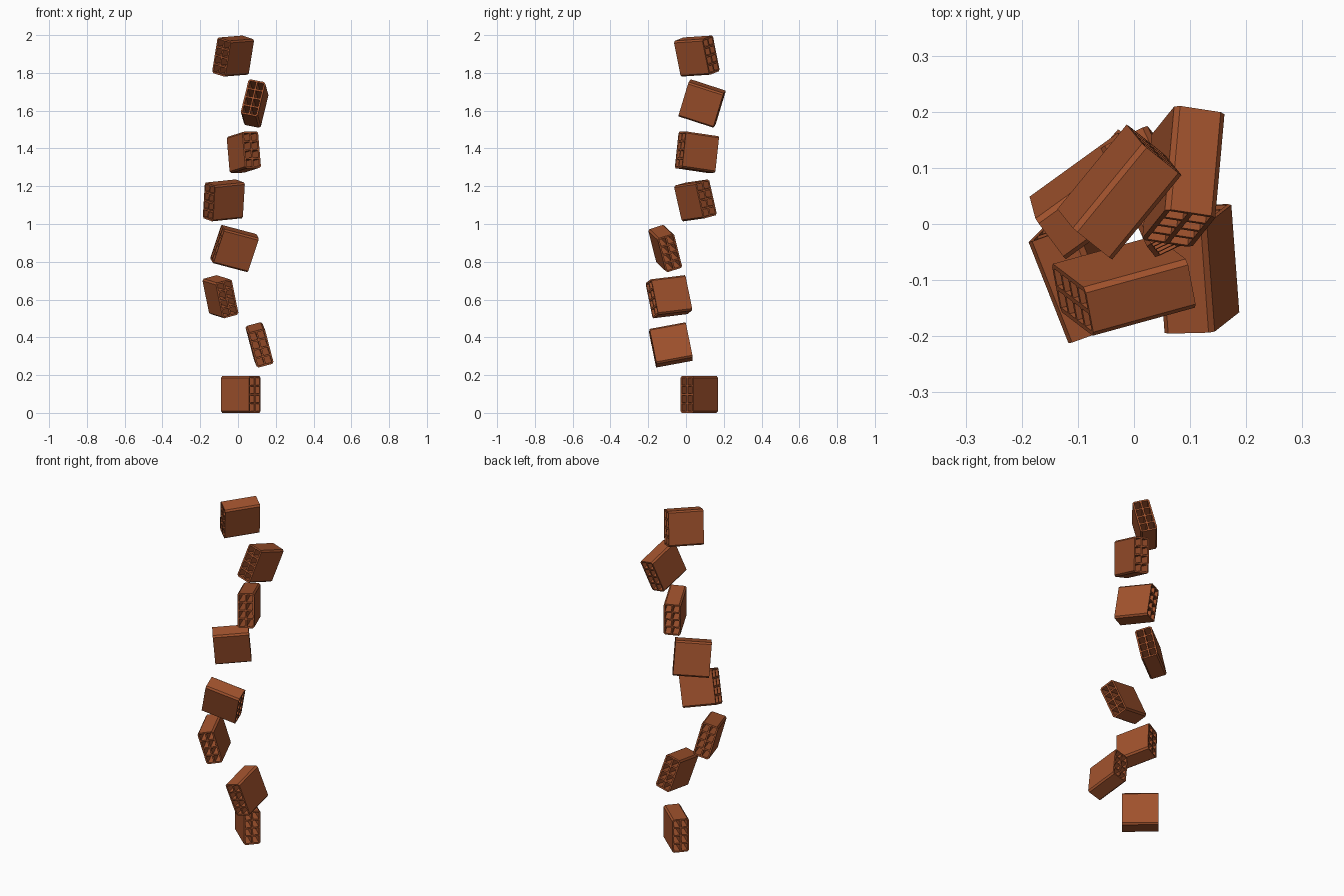
import bpy, bmesh
from mathutils import Vector, Matrix

cube = bpy.data.objects.get("Cube")
if cube:
    bpy.data.objects.remove(cube, do_unlink=True)

WIDTH, LENGTH, HEIGHT, WALL = 0.0925, 0.195, 0.195, 0.009

# Fired clay material
clay = bpy.data.materials.new("fired_clay")
clay.use_nodes = True
color = (0.352, 0.084, 0.026, 1)
clay.diffuse_color = color
clay.node_tree.nodes["Principled BSDF"].inputs["Base Color"].default_value = color


def grid_lines(size, cells):
    """Alternating wall and cell boundaries, centred on zero."""
    cell = (size - WALL * (cells + 1)) / cells
    lines = [-size / 2]
    for i in range(cells * 2 + 1):
        lines.append(lines[-1] + (cell if i % 2 else WALL))
    return lines


def make_brick_mesh():
    """Cross-section with square cells and cut corners, extruded along the cells."""
    xs, zs = grid_lines(WIDTH, 2), grid_lines(HEIGHT, 4)
    nx, nz = len(xs), len(zs)
    bm = bmesh.new()
    verts = {(i, k): bm.verts.new((xs[i], -LENGTH / 2, zs[k]))
             for i in range(nx) for k in range(nz)}
    corners = [(i, k) for i in (0, nx - 1) for k in (0, nz - 1)]
    for i in range(nx - 1):
        for k in range(nz - 1):
            if i % 2 and k % 2:
                continue  # open cell
            ring = [(i, k), (i + 1, k), (i + 1, k + 1), (i, k + 1)]
            bm.faces.new([verts[p] for p in ring if p not in corners])
    for p in corners:
        bm.verts.remove(verts[p])
    result = bmesh.ops.extrude_face_region(bm, geom=bm.faces[:], use_keep_orig=True)
    moved = [g for g in result["geom"] if isinstance(g, bmesh.types.BMVert)]
    bmesh.ops.translate(bm, verts=moved, vec=(0, LENGTH, 0))
    bmesh.ops.recalc_face_normals(bm, faces=bm.faces[:])
    mesh = bpy.data.meshes.new("hollow_brick")
    bm.to_mesh(mesh)
    bm.free()
    mesh.materials.append(clay)
    return mesh


# Each tumbling brick: centre, direction of the cells, upward direction
bricks = [
    ((0.015, 0.07, 0.0975), (0.755, -0.656, 0), (0, 0, 1)),
    ((0.114, -0.08, 0.36), (0.014, -0.189, -0.035), (-0.047, -0.034, 0.18)),
    ((-0.093, -0.09, 0.615), (0.071, -0.18, -0.022), (-0.037, -0.037, 0.183)),
    ((-0.018, -0.11, 0.87), (0.182, 0.05, -0.048), (0.055, -0.045, 0.175)),
    ((-0.075, 0.05, 1.125), (0.155, 0.112, 0.016), (0.011, -0.042, 0.185)),
    ((0.031, 0.058, 1.38), (0.083, -0.176, 0.026), (-0.016, 0.02, 0.19)),
    ((0.088, 0.085, 1.638), (-0.016, -0.179, 0.058), (0.045, 0.062, 0.18)),
    ((-0.026, 0.057, 1.889), (0.123, 0.15, 0.01), (0.03, -0.037, 0.187)),
]

brick_mesh = make_brick_mesh()
for n, (centre, along, up) in enumerate(bricks, 1):
    y = Vector(along).normalized()
    x = y.cross(Vector(up)).normalized()
    z = x.cross(y)
    rotation = Matrix((x, y, z)).transposed().to_4x4()
    brick = bpy.data.objects.new(f"hollow_brick_{n}", brick_mesh)
    brick.matrix_world = Matrix.Translation(centre) @ rotation
    bpy.context.collection.objects.link(brick)
